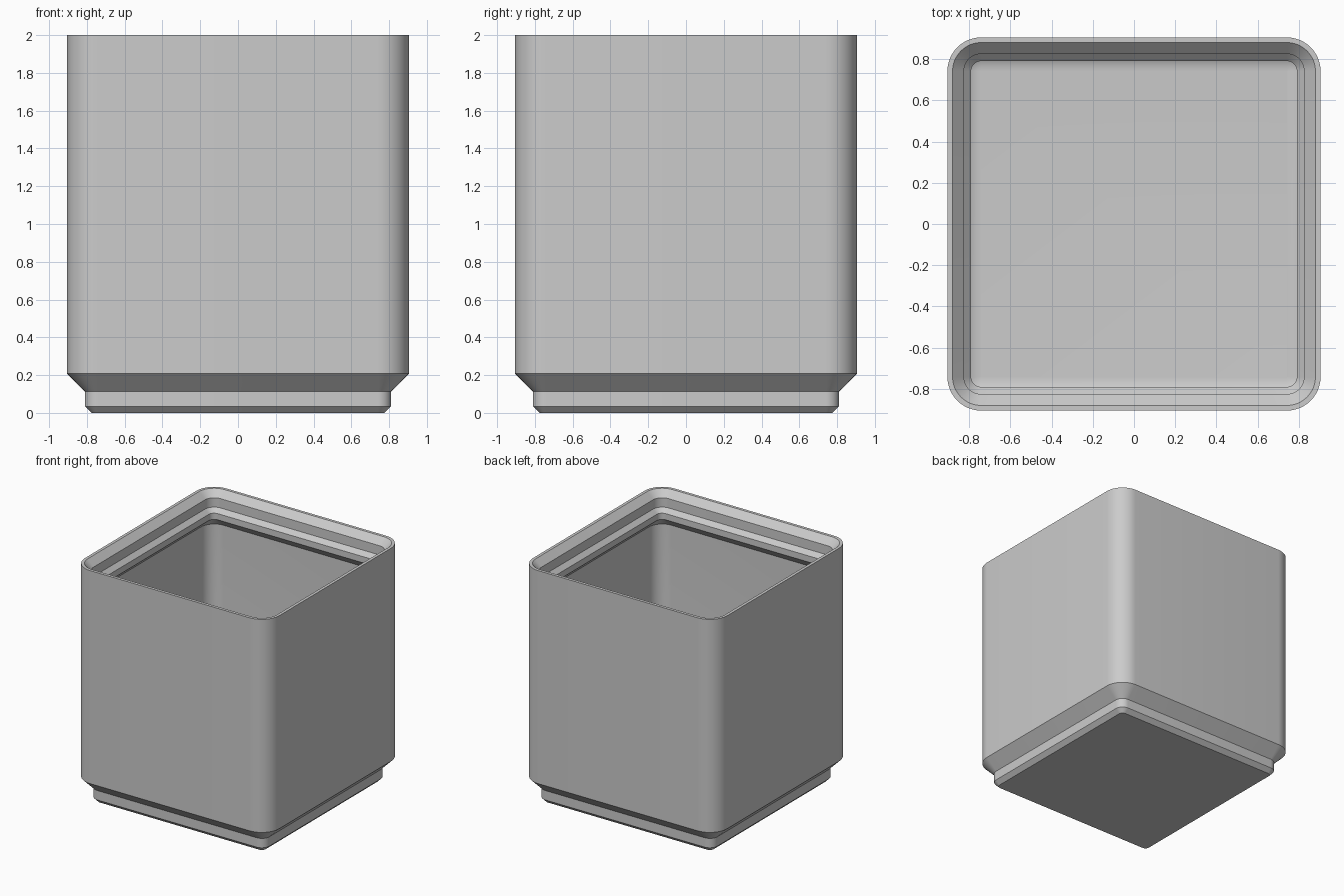
import bpy, bmesh, math

if "Cube" in bpy.data.objects:
    bpy.data.objects.remove(bpy.data.objects["Cube"])

HALF, RADIUS, SEG = 0.905, 0.164, 12   # outer half width, corner radius, corner steps


def ring(bm, half, z):
    """Rounded square whose corner arcs stay concentric at every size."""
    c = HALF - RADIUS
    r = half - c
    verts = []
    for q, (sx, sy) in enumerate([(1, 1), (-1, 1), (-1, -1), (1, -1)]):
        for i in range(SEG + 1):
            a = (q + i / SEG) * math.pi / 2
            verts.append(bm.verts.new((sx * c + r * math.cos(a), sy * c + r * math.sin(a), z)))
    return verts


# Stepped foot, outer wall and stacking lip: (half width, height)
profile = [
    (0.776, 0.0), (0.811, 0.035), (0.811, 0.114), (0.905, 0.208),
    (0.905, 2.0), (0.88, 2.0), (0.825, 1.945), (0.825, 1.867),
    (0.79, 1.832), (0.79, 1.78), (0.863, 1.707),
]
# Rounded edge between the inner wall and the floor
FLOOR, FILLET = 0.305, 0.12
for i in range(11):
    a = math.pi / 2 * i / 10
    profile.append((0.863 - FILLET * (1 - math.cos(a)), FLOOR + FILLET * (1 - math.sin(a))))

bm = bmesh.new()
rings = [ring(bm, h, z) for h, z in profile]
n = len(rings[0])
for lower, upper in zip(rings, rings[1:]):
    for i in range(n):
        j = (i + 1) % n
        bm.faces.new((lower[i], lower[j], upper[j], upper[i]))
bm.faces.new(rings[0][::-1])    # underside
bm.faces.new(rings[-1])         # inner floor
bmesh.ops.remove_doubles(bm, verts=bm.verts, dist=0.0001)
bmesh.ops.recalc_face_normals(bm, faces=bm.faces)

mesh = bpy.data.meshes.new("storage_bin")
bm.to_mesh(mesh)
bm.free()
bin_obj = bpy.data.objects.new("storage_bin", mesh)
bpy.context.collection.objects.link(bin_obj)

grey = bpy.data.materials.new("light grey")
grey.diffuse_color = (0.6, 0.6, 0.6, 1)
grey.use_nodes = True
grey.node_tree.nodes["Principled BSDF"].inputs["Base Color"].default_value = grey.diffuse_color
mesh.materials.append(grey)

bpy.context.view_layer.objects.active = bin_obj
bin_obj.select_set(True)
bpy.ops.object.shade_smooth_by_angle(angle=math.radians(30))
